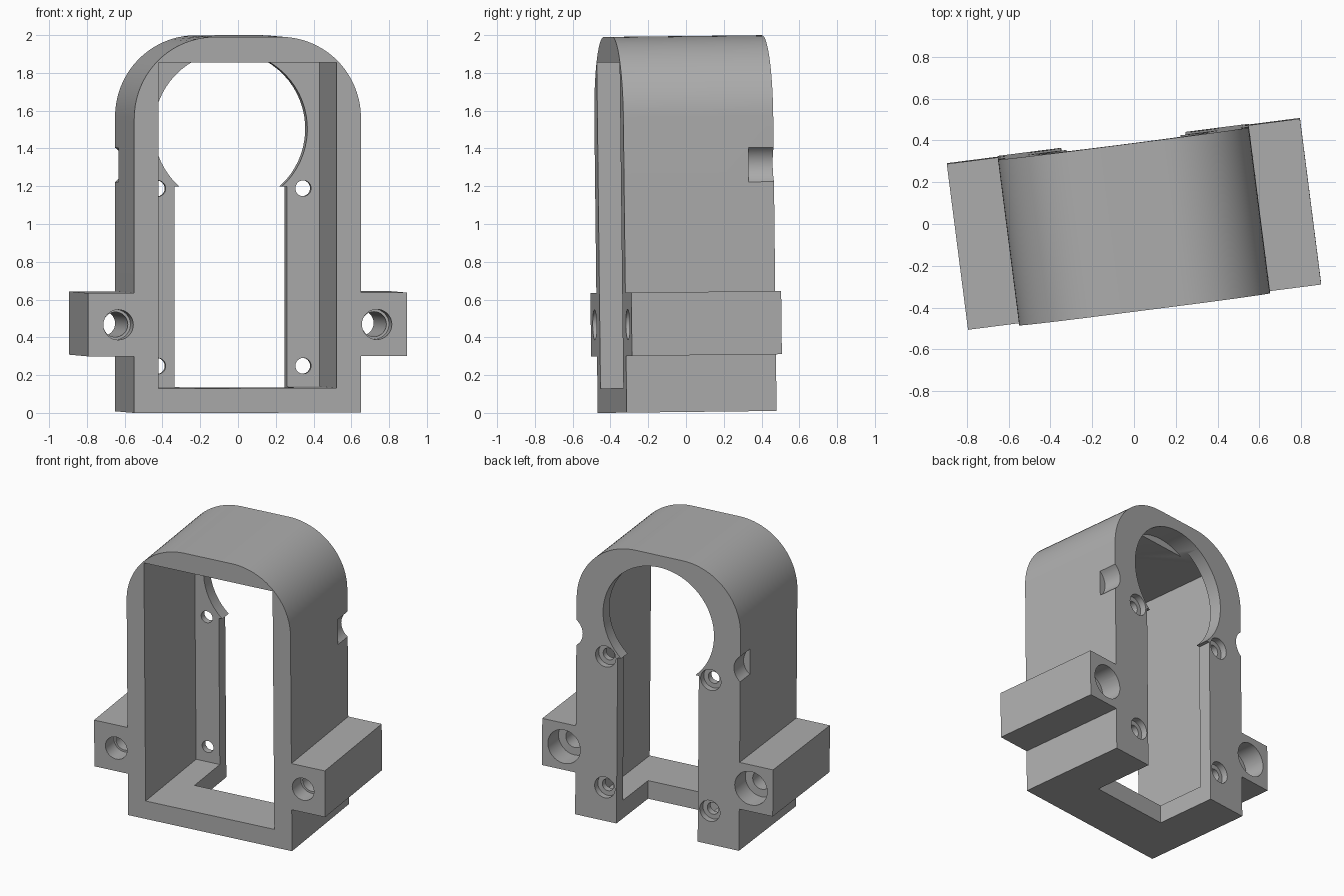
import bpy, bmesh, math
from mathutils import Matrix, Vector

if "Cube" in bpy.data.objects:
    bpy.data.objects.remove(bpy.data.objects["Cube"])

HALF = 0.4  # half of the bracket depth

grey = bpy.data.materials.new("plain_grey")
grey.use_nodes = True
colour = (0.42, 0.42, 0.42, 1)
grey.diffuse_color = colour
grey.node_tree.nodes["Principled BSDF"].inputs["Base Color"].default_value = colour


def prism(name, outline, y0, y1):
    """Extrude an x-z outline from y0 to y1."""
    bm = bmesh.new()
    face = bm.faces.new([bm.verts.new((x, y0, z)) for x, z in outline])
    out = bmesh.ops.extrude_face_region(bm, geom=[face])
    moved = [v for v in out["geom"] if isinstance(v, bmesh.types.BMVert)]
    bmesh.ops.translate(bm, verts=moved, vec=(0, y1 - y0, 0))
    bmesh.ops.recalc_face_normals(bm, faces=bm.faces)
    mesh = bpy.data.meshes.new(name)
    bm.to_mesh(mesh)
    bm.free()
    obj = bpy.data.objects.new(name, mesh)
    bpy.context.collection.objects.link(obj)
    mesh.materials.append(grey)
    return obj


def arc(cx, cz, r, start, end, steps):
    angles = [math.radians(start + (end - start) * i / steps) for i in range(steps + 1)]
    return [(cx + r * math.cos(a), cz + r * math.sin(a)) for a in angles]


def rect(x0, x1, z0, z1):
    return [(x0, z0), (x1, z0), (x1, z1), (x0, z1)]


def combine(target, other, operation):
    mod = target.modifiers.new(operation, "BOOLEAN")
    mod.operation = operation
    mod.solver = "EXACT"
    mod.object = other
    bpy.context.view_layer.objects.active = target
    bpy.ops.object.modifier_apply(modifier=mod.name)
    bpy.data.objects.remove(other)


def cut(outline, y0, y1):
    combine(bracket, prism("cutter", outline, y0, y1), "DIFFERENCE")


def bore(x, z, r, y0, y1):
    cut(arc(x, z, r, 0, 360, 32)[:-1], y0, y1)


# Arched body
W, H, R = 0.605, 1.99, 0.43
outline = [(-W, 0), (W, 0)]
outline += arc(W - R, H - R, R, 0, 90, 20) + arc(R - W, H - R, R, 90, 180, 20)
bracket = prism("arched_bracket", outline, -HALF, HALF)

# Mounting ears
for s in (-1, 1):
    x0, x1 = sorted((s * 0.54, s * 0.852))
    combine(bracket, prism("ear", rect(x0, x1, 0.3, 0.635), -HALF, HALF), "UNION")

# Inner cavity, open at the front, leaving a thin back wall
cut(rect(-0.475, 0.475, 0.13, 1.855), -0.5, 0.31)

# Keyhole opening in the back wall; its slot also runs through the floor
cut(rect(-0.3, 0.3, -0.1, 1.19), -0.045, 0.5)
low = math.degrees(math.asin(0.305 / 0.41))
cut(arc(0, 1.495, 0.41, -low, 180 + low, 48), 0.25, 0.5)

for s in (-1, 1):
    # Screw holes with counterbores in the back wall
    for z in (0.24, 1.18):
        bore(s * 0.388, z, 0.042, 0.25, 0.5)
        bore(s * 0.388, z, 0.075, 0.355, 0.5)
    # Stepped bolt holes through the ears
    bore(s * 0.69, 0.467, 0.066, -0.5, 0.5)
    bore(s * 0.69, 0.467, 0.08, -0.5, -0.28)
    bore(s * 0.69, 0.467, 0.12, 0.25, 0.5)
    # Rounded notches on the rear side edges
    bore(s * (W + 0.065), 1.305, 0.112, 0.265, 0.5)

# Slight turn and tilt of the whole bracket
bracket.data.transform(Matrix.Translation((0, 0.006, 0.005))
                       @ Matrix.Rotation(math.radians(0.65), 4, "X")
                       @ Matrix.Rotation(math.radians(7.3), 4, "Z"))

bpy.ops.object.select_all(action="DESELECT")
bracket.select_set(True)
bpy.context.view_layer.objects.active = bracket
bpy.ops.object.shade_smooth_by_angle(angle=math.radians(30))
